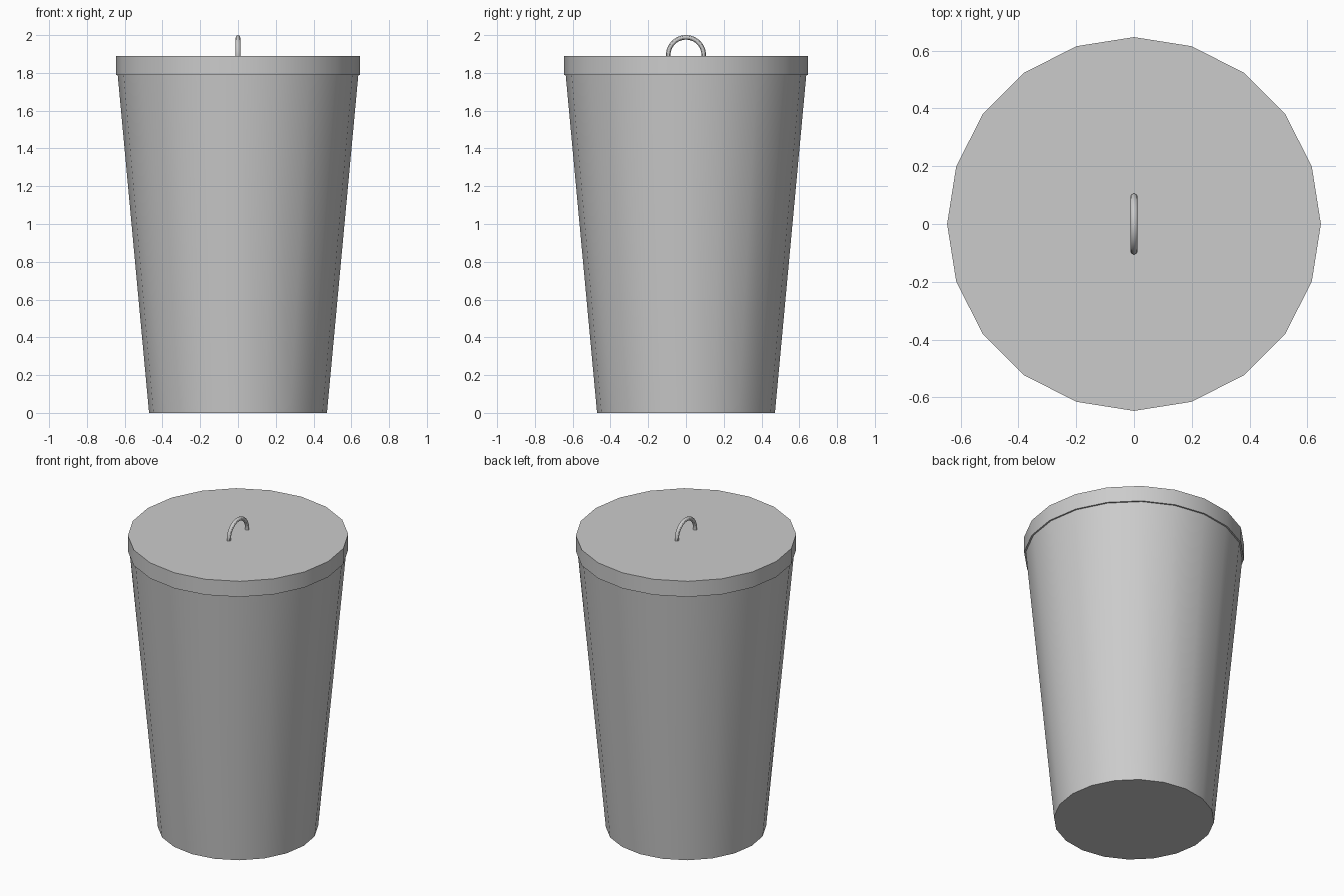
import bpy, bmesh
from math import pi, sin, cos
from mathutils import Matrix, Vector

if "Cube" in bpy.data.objects:
    bpy.data.objects.remove(bpy.data.objects["Cube"])

SIDES = 20
LID_BOTTOM, LID_TOP = 1.788, 1.889


def smooth(obj):
    bpy.ops.object.select_all(action='DESELECT')
    obj.select_set(True)
    bpy.context.view_layer.objects.active = obj
    bpy.ops.object.shade_smooth_by_angle()


def add_object(name, bm):
    bmesh.ops.recalc_face_normals(bm, faces=bm.faces)
    mesh = bpy.data.meshes.new(name)
    bm.to_mesh(mesh)
    bm.free()
    obj = bpy.data.objects.new(name, mesh)
    bpy.context.collection.objects.link(obj)
    smooth(obj)
    return obj


def drum(name, r_bottom, r_top, z0, z1):
    bpy.ops.mesh.primitive_cone_add(vertices=SIDES, radius1=r_bottom, radius2=r_top,
                                    depth=z1 - z0, location=(0, 0, (z0 + z1) / 2))
    obj = bpy.context.object
    obj.name = name
    smooth(obj)


# Tapered bin body and the slightly wider flat lid
drum("bin_body", 0.471, 0.637, 0, LID_BOTTOM)
drum("lid", 0.647, 0.647, LID_BOTTOM, LID_TOP)

# Arched lid handle: a round section spun about the x axis, ends sunk in the lid
ring_r, rod_r, overlap = 0.094, 0.012, 0.2
centre = Vector((0, 0, 2 - ring_r - rod_r))
bm = bmesh.new()
section = bmesh.ops.create_circle(bm, cap_ends=False, segments=12, radius=rod_r,
                                  matrix=Matrix.Translation(centre + Vector((0, ring_r, 0))))
start = Matrix.Rotation(-overlap, 3, 'X')
bmesh.ops.rotate(bm, verts=section["verts"], cent=centre, matrix=start)
bmesh.ops.spin(bm, geom=bm.verts[:] + bm.edges[:], cent=centre, axis=(1, 0, 0),
               angle=pi + 2 * overlap, steps=28, use_duplicate=False)
bmesh.ops.holes_fill(bm, edges=[e for e in bm.edges if e.is_boundary], sides=0)
add_object("lid_handle", bm)
